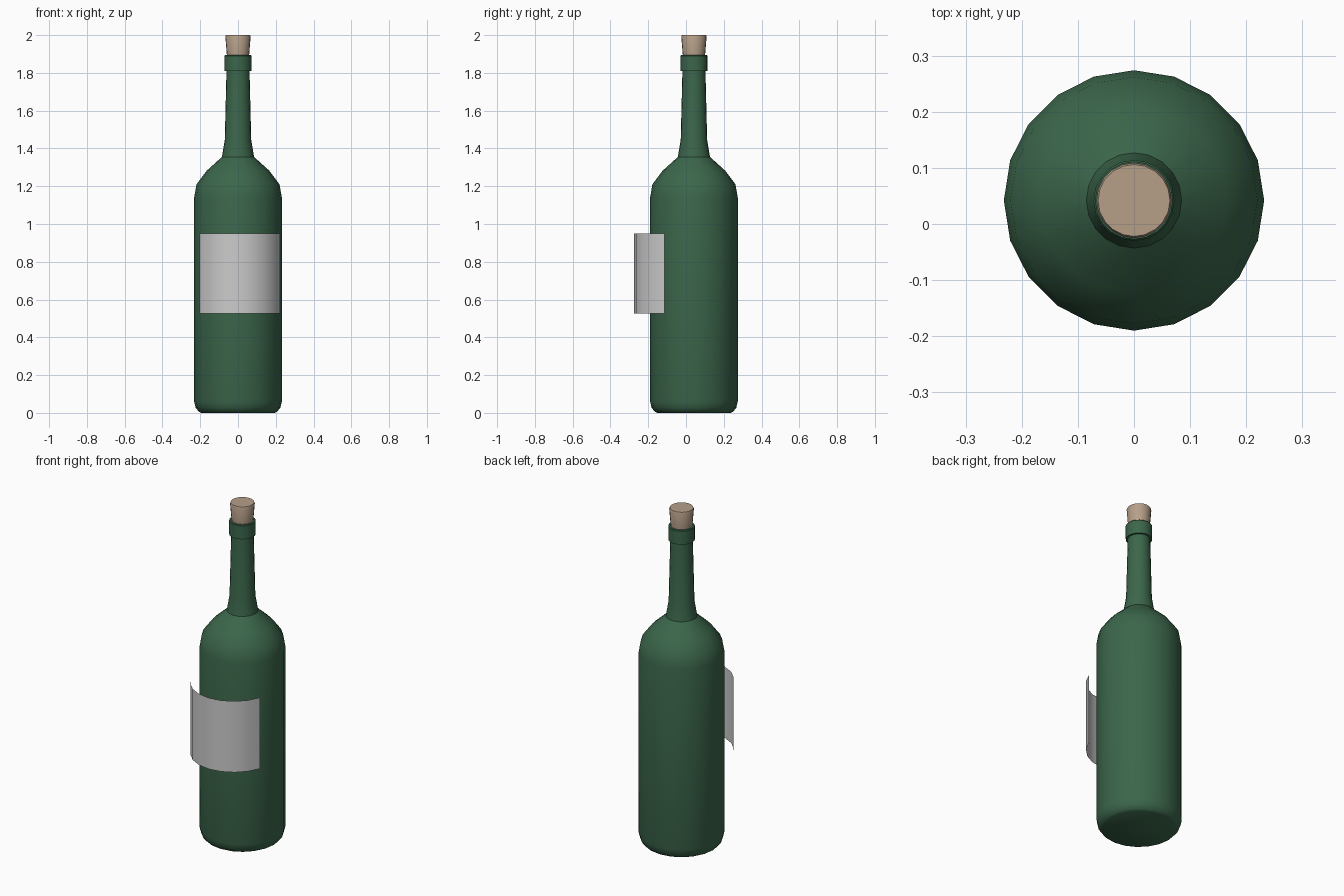
import bpy, bmesh, math

if "Cube" in bpy.data.objects:
    bpy.data.objects.remove(bpy.data.objects["Cube"])

SIDES = 20
AXIS_Y = 0.042  # bottle axis sits slightly behind the origin


def material(name, rgb):
    m = bpy.data.materials.new(name)
    m.diffuse_color = (*rgb, 1)
    m.use_nodes = True
    m.node_tree.nodes["Principled BSDF"].inputs["Base Color"].default_value = m.diffuse_color
    return m


def finish(name, bm, mat=None):
    me = bpy.data.meshes.new(name)
    bm.to_mesh(me)
    bm.free()
    ob = bpy.data.objects.new(name, me)
    bpy.context.collection.objects.link(ob)
    if mat:
        me.materials.append(mat)
    bpy.ops.object.select_all(action='DESELECT')
    ob.select_set(True)
    bpy.context.view_layer.objects.active = ob
    bpy.ops.object.shade_smooth_by_angle(angle=math.radians(30))
    return ob


def lathe(name, profile, mat):
    """Revolve (radius, z) points, bottom to top, with closed ends."""
    bm = bmesh.new()
    rings = []
    for r, z in profile:
        rings.append([bm.verts.new((r * math.cos(k * math.tau / SIDES),
                                    AXIS_Y + r * math.sin(k * math.tau / SIDES), z))
                      for k in range(SIDES)])
    for lo, hi in zip(rings, rings[1:]):
        for k in range(SIDES):
            n = (k + 1) % SIDES
            bm.faces.new((lo[k], lo[n], hi[n], hi[k]))
    bm.faces.new(rings[0][::-1])
    bm.faces.new(rings[-1])
    return finish(name, bm, mat)


glass = material("green_glass", (0.044, 0.133, 0.07))
cork_mat = material("cork", (0.47, 0.35, 0.25))

# Bottle body, shoulder, neck and collar
lathe("bottle", [(0.195, 0.0), (0.208, 0.007), (0.224, 0.027), (0.232, 0.06),
                 (0.232, 1.14), (0.22, 1.21), (0.166, 1.282), (0.085, 1.355),
                 (0.07, 1.445), (0.061, 1.81), (0.072, 1.81), (0.072, 1.89),
                 (0.069, 1.894), (0.056, 1.894)], glass)

# Tapered cork
lathe("cork", [(0.056, 1.84), (0.059, 1.894), (0.067, 1.992), (0.064, 2.0)], cork_mat)

# Curved paper label: an open sheet standing off the front
bm = bmesh.new()
R, cy = 0.235, -0.04
pts = [(-0.205, -0.15)] + [(R * math.sin(math.radians(a)), cy - R * math.cos(math.radians(a)))
                           for a in range(-54, 73, 18)]
cols = [(bm.verts.new((x, y, 0.525)), bm.verts.new((x, y, 0.95))) for x, y in pts]
for a, b in zip(cols, cols[1:]):
    bm.faces.new((a[0], b[0], b[1], a[1]))
finish("label", bm)
